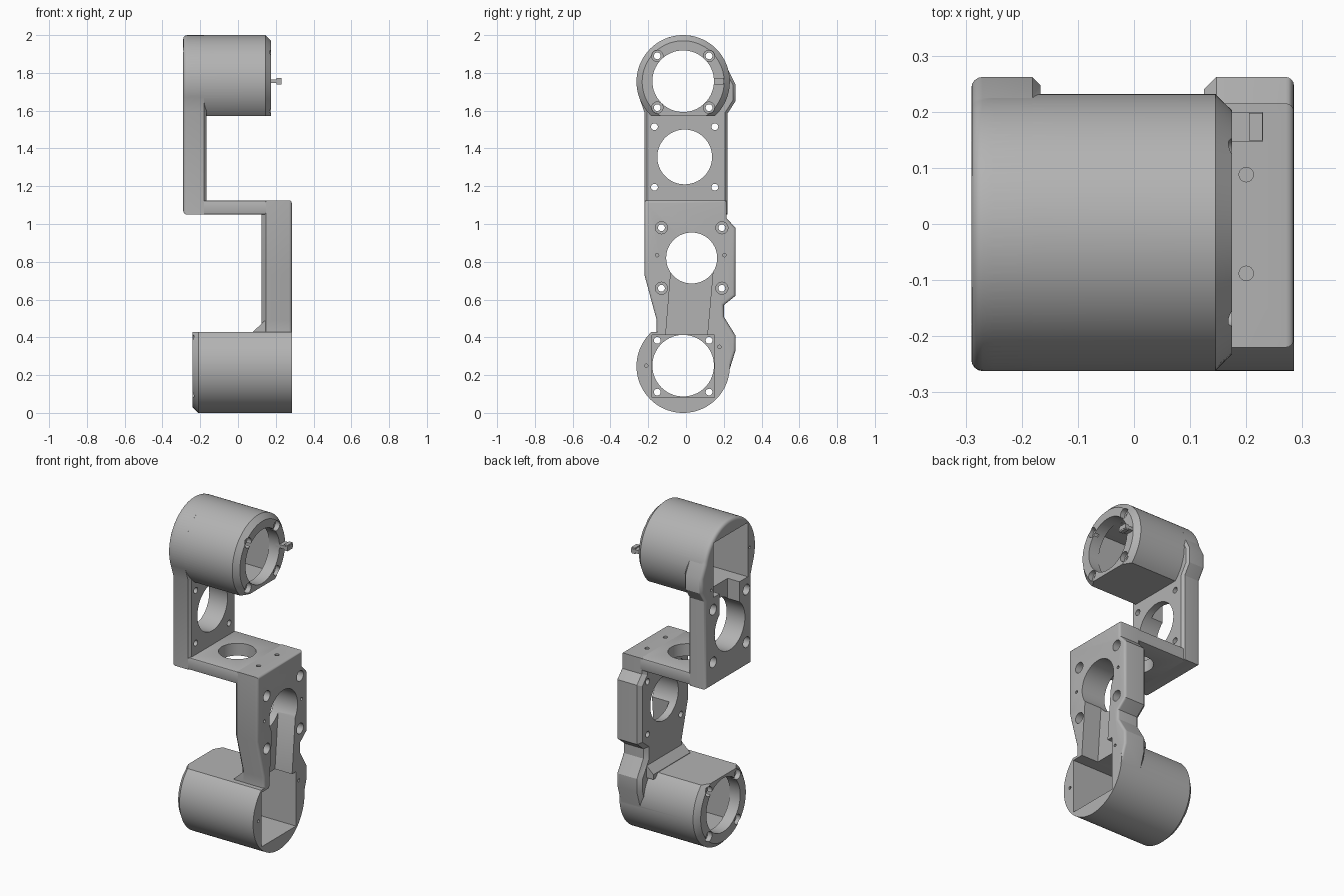
import bpy, bmesh, math
from mathutils import Vector

cube = bpy.data.objects.get("Cube")
if cube:
    bpy.data.objects.remove(cube)

grey = bpy.data.materials.new("machined_grey")
grey.use_nodes = True
COLOUR = (0.45, 0.45, 0.45, 1)
grey.diffuse_color = COLOUR
grey.node_tree.nodes["Principled BSDF"].inputs["Base Color"].default_value = COLOUR

R = 0.247          # housing radius
CY = -0.015        # housing axis, y
TOP_Z, LOW_Z = 1.753, 0.247


def loft(name, loops):
    """Solid through matching closed loops of 3D points."""
    bm = bmesh.new()
    rings = [[bm.verts.new(p) for p in loop] for loop in loops]
    n = len(rings[0])
    for a, b in zip(rings, rings[1:]):
        for i in range(n):
            j = (i + 1) % n
            bm.faces.new((a[i], a[j], b[j], b[i]))
    bm.faces.new(rings[0])
    bm.faces.new(rings[-1])
    bmesh.ops.recalc_face_normals(bm, faces=bm.faces)
    mesh = bpy.data.meshes.new(name)
    bm.to_mesh(mesh)
    bm.free()
    mesh.materials.append(grey)
    obj = bpy.data.objects.new(name, mesh)
    bpy.context.collection.objects.link(obj)
    return obj


def plate(name, outline, x0, x1):
    """Extrude a (y, z) outline along x."""
    return loft(name, [[(x, y, z) for y, z in outline] for x in (x0, x1)])


def box(name, x0, x1, y0, y1, z0, z1):
    return plate(name, [(y0, z0), (y1, z0), (y1, z1), (y0, z1)], x0, x1)


def arc(y, z, r, a0, a1, n):
    return [(y + r * math.cos(math.radians(a0 + (a1 - a0) * i / n)),
             z + r * math.sin(math.radians(a0 + (a1 - a0) * i / n)))
            for i in range(n + 1)]


def rod(x0, x1, y, z, r, n=32):
    return plate("cutter", arc(y, z, r, 0, 360, n)[:-1], x0, x1)


def drill(x, y, z0, z1, r, n=32):
    ring = arc(x, y, r, 0, 360, n)[:-1]
    return loft("cutter", [[(px, py, z) for px, py in ring] for z in (z0, z1)])


def bevel(obj, width, segments, rule):
    bm = bmesh.new()
    bm.from_mesh(obj.data)
    edges = [e for e in bm.edges if rule(e.verts[0].co, e.verts[1].co)]
    bmesh.ops.bevel(bm, geom=edges, offset=width, segments=segments,
                    profile=0.5, affect='EDGES')
    bm.to_mesh(obj.data)
    bm.free()


def at_x(x):
    return lambda a, b: abs(a.x - x) < 1e-4 and abs(b.x - x) < 1e-4


def combine(obj, other, operation='DIFFERENCE'):
    other.hide_render = True
    mod = obj.modifiers.new("combine", 'BOOLEAN')
    mod.operation = operation
    mod.solver = 'EXACT'
    mod.object = other
    bpy.context.view_layer.objects.active = obj
    bpy.ops.object.modifier_apply(modifier=mod.name)
    bpy.data.objects.remove(other)


def housing(zc, side, x_open, x_end):
    """Round motor housing with a flat on the given side and a chamfered end."""
    loops = []
    step = 0.03 if x_end > x_open else -0.03
    for x, r in ((x_open, R), (x_end - step, R), (x_end, R - 0.03)):
        half = math.degrees(math.acos(0.18 / r))
        mid = 90 * side
        loops.append([(x, y, z) for y, z in
                      arc(CY, zc, r, mid + half, mid + 360 - half, 72)])
    return loft("housing", loops)


def hollow(arm, zc, x_open, x_end):
    """Square motor bay, round bore and four recessed screw holes."""
    s = 1 if x_end > x_open else -1
    floor = x_end - 0.07 * s
    combine(arm, box("cutter", *sorted((x_open - 0.05 * s, floor)),
                     CY - 0.165, CY + 0.165, zc - 0.165, zc + 0.165))
    combine(arm, rod(floor - 0.02 * s, x_end + 0.05 * s, CY, zc + 0.003, 0.163, 64))
    for dy in (-0.137, 0.137):
        for dz in (-0.137, 0.137):
            combine(arm, rod(floor - 0.02 * s, x_end + 0.05 * s, CY + dy, zc + dz, 0.018, 20))
            combine(arm, rod(x_end - 0.03 * s, x_end + 0.05 * s, CY + dy, zc + dz, 0.03, 24))


def mount_holes(arm, yc, zc, r, x_in, x_out):
    """Large opening with four counterbored screws around it."""
    s = 1 if x_out > x_in else -1
    combine(arm, rod(x_in - 0.05 * s, x_out + 0.05 * s, yc, zc, r, 64))
    for dy in (-0.16, 0.16):
        for dz in (-0.16, 0.16):
            combine(arm, rod(x_in - 0.05 * s, x_out + 0.05 * s, yc + dy, zc + dz, 0.018, 20))
            combine(arm, rod(x_in + 0.05 * s, x_out + 0.05 * s, yc + dy, zc + dz, 0.032, 24))


# Upper arm: plate with rounded head, housing, bay and cable channel
upper = plate("upper_arm",
              [(0.22, 1.05), (0.22, 1.585), (0.262, 1.65), (0.262, 1.74)]
              + arc(CY, TOP_Z, R, 14, 200, 48)
              + [(-0.22, 1.59), (-0.22, 1.05)], -0.29, -0.167)
bevel(upper, 0.02, 4, at_x(-0.29))
bevel(upper, 0.014, 1, at_x(-0.167))
combine(upper, housing(TOP_Z, -1, -0.25, 0.175), 'UNION')
hollow(upper, TOP_Z, -0.29, 0.175)
mount_holes(upper, -0.007, 1.355, 0.145, -0.167, -0.29)
combine(upper, box("cutter", -0.35, -0.21, -0.1, 0.09, 1.42, 1.65))
for y, z in ((-0.2, 1.76), (0.17, 1.64)):
    combine(upper, rod(-0.35, -0.27, y, z, 0.008, 12))

# Lower arm: waisted plate, housing, sloping shoulder, bay and channel
lower = plate("lower_arm",
              [(-0.22, 1.125), (-0.22, 0.73), (-0.155, 0.49), (-0.155, 0.15),
               (0.2, 0.13), (0.262, 0.33), (0.262, 0.41), (0.2, 0.51),
               (0.2, 0.57), (0.262, 0.62), (0.262, 0.98), (0.215, 1.03),
               (0.215, 1.125)], 0.125, 0.285)
bevel(lower, 0.015, 4, at_x(0.285))
bevel(lower, 0.022, 1, at_x(0.125))
combine(lower, housing(LOW_Z, 1, 0.285, -0.24), 'UNION')
shoulder = loft("shoulder", [[(x, y, z) for x, z in
                ((0.08, 0.4), (0.08, 0.43), (0.14, 0.487), (0.25, 0.487), (0.25, 0.4))]
                for y in (-0.154, 0.199)])
combine(lower, shoulder, 'UNION')
hollow(lower, LOW_Z, 0.285, -0.24)
mount_holes(lower, 0.03, 0.82, 0.135, 0.125, 0.285)
combine(lower, plate("cutter", [(-0.11, 0.38), (0.11, 0.38), (0.143, 0.75), (-0.08, 0.75)],
                     0.17, 0.35))
for y, z in ((-0.21, 0.25), (0.177, 0.35), (-0.153, 0.835), (0.203, 0.835)):
    combine(lower, rod(0.26, 0.35, y, z, 0.009, 12))
for y in (-0.088, 0.088):
    combine(lower, drill(0.2, y, 1.08, 1.2, 0.013, 16))

# Shelf joining the two arms
shelf = box("shelf", -0.19, 0.155, -0.22, 0.215, 1.05, 1.125)
bevel(shelf, 0.008, 2, lambda a, b: abs(a.x - b.x) > 0.1)
combine(shelf, drill(-0.005, 0, 1.0, 1.2, 0.104, 48))

# Locating peg on the upper housing rim
peg = box("locating_peg", 0.15, 0.23, 0.147, 0.2, 1.746, 1.766)
combine(peg, box("tip", 0.205, 0.229, 0.149, 0.198, 1.738, 1.774), 'UNION')

for obj in (upper, lower, shelf, peg):
    bpy.ops.object.select_all(action='DESELECT')
    obj.select_set(True)
    bpy.context.view_layer.objects.active = obj
    bpy.ops.object.shade_smooth_by_angle(angle=math.radians(30))
